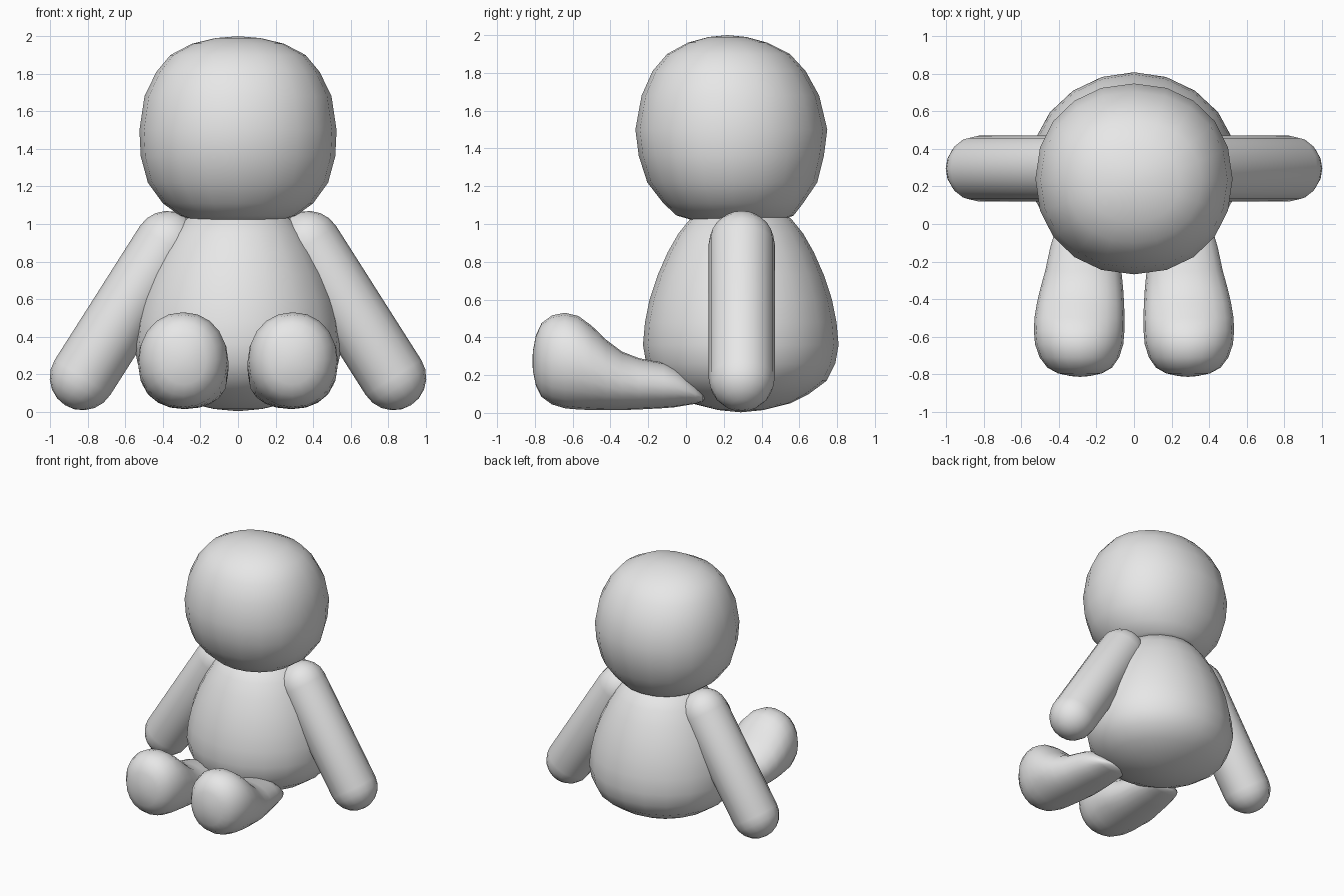
import bpy
import math
from mathutils import Vector, Matrix

cube = bpy.data.objects.get("Cube")
if cube:
    bpy.data.objects.remove(cube, do_unlink=True)

grey = bpy.data.materials.new("plain grey")
grey.use_nodes = True
colour = (0.8, 0.8, 0.8, 1)
grey.diffuse_color = colour
grey.node_tree.nodes["Principled BSDF"].inputs["Base Color"].default_value = colour


def loft(name, rings, start, end, sides=20, power=2.0, matrix=Matrix()):
    """Skin oval rings (x, y, z, rx, ry) lying across z, closed by two poles."""
    verts, faces = [Vector(start)], []
    for x, y, z, rx, ry in rings:
        for i in range(sides):
            a = 2 * math.pi * i / sides
            c, s = math.cos(a), math.sin(a)
            verts.append(Vector((x + rx * math.copysign(abs(c) ** (2 / power), c),
                                 y + ry * math.copysign(abs(s) ** (2 / power), s), z)))
    verts.append(Vector(end))
    last = len(verts) - 1
    for i in range(sides):
        j = (i + 1) % sides
        faces.append((0, 1 + j, 1 + i))
        for r in range(len(rings) - 1):
            a, b = 1 + r * sides, 1 + (r + 1) * sides
            faces.append((a + i, a + j, b + j, b + i))
        top = last - sides
        faces.append((top + i, top + j, last))
    mesh = bpy.data.meshes.new(name)
    mesh.from_pydata([matrix @ v for v in verts], [], faces)
    if matrix.determinant() < 0:
        mesh.flip_normals()
    mesh.shade_smooth()
    mesh.materials.append(grey)
    obj = bpy.data.objects.new(name, mesh)
    bpy.context.collection.objects.link(obj)
    return obj


# Head: rounded ball, flattened underneath (z, half width, back centre, half depth)
head = [(1.025, .25, .27, .25), (1.045, .31, .26, .31), (1.11, .40, .25, .37),
        (1.22, .48, .245, .45), (1.36, .518, .24, .49), (1.5, .525, .24, .508),
        (1.68, .498, .235, .47), (1.81, .435, .228, .405), (1.9, .36, .225, .325),
        (1.96, .245, .22, .21), (1.99, .12, .22, .1)]
loft("head", [(0, y, z, rx, ry) for z, rx, y, ry in head],
     (0, .27, 1.02), (0, .22, 2.0), power=2.12)

# Body: pear shape (z, half depth)
body = [(.015, .12), (.05, .26), (.1, .36), (.17, .455), (.26, .5), (.36, .518),
        (.48, .507), (.6, .483), (.73, .44), (.85, .387), (.95, .33),
        (1.03, .265), (1.07, .17)]
loft("body", [(0, .29, z, r * 1.07, r) for z, r in body],
     (0, .29, .003), (0, .29, 1.09))

# Arms: long capsules leaning outwards; legs: tapering tubes with upturned feet
shoulder, hand = Vector((.375, .295, .895)), Vector((.828, .295, .183))
axis = hand - shoulder
arm_turn = Matrix.Translation(shoulder) @ axis.to_track_quat("Z", "Y").to_matrix().to_4x4()
radius = .175
arm = []
for k in range(1, 6):
    a = math.pi / 2 * k / 5
    arm.append((0, 0, -radius * math.cos(a), radius * math.sin(a), radius * math.sin(a)))
for k in range(5, 0, -1):
    a = math.pi / 2 * k / 5
    arm.append((0, 0, axis.length + radius * math.cos(a),
                radius * math.sin(a), radius * math.sin(a)))

# Leg sections from hip to toe (y, centre x, half width, bottom, top)
leg = [(.09, .24, .09, .06, .1), (.05, .243, .13, .048, .15), (0, .248, .155, .04, .2),
       (-.06, .255, .172, .03, .243), (-.12, .26, .185, .025, .265), (-.25, .27, .203, .018, .29),
       (-.34, .278, .22, .015, .325), (-.42, .285, .232, .014, .385), (-.5, .29, .24, .015, .462),
       (-.57, .292, .241, .018, .513), (-.64, .292, .235, .024, .53), (-.71, .291, .212, .045, .516),
       (-.765, .289, .172, .085, .475), (-.795, .288, .118, .145, .41), (-.81, .287, .05, .22, .33)]
# Rings run along z, so turn z to -y and y to z
leg_turn = Matrix.Rotation(math.pi / 2, 4, "X")
leg_rings = [(x, (lo + hi) / 2, -y, w, (hi - lo) / 2) for y, x, w, lo, hi in leg]

for side, sign in (("left", 1), ("right", -1)):
    mirror = Matrix.Scale(sign, 4, (1, 0, 0))
    loft(side + "_arm", arm, (0, 0, -radius), (0, 0, axis.length + radius),
         16, matrix=mirror @ arm_turn)
    loft(side + "_leg", leg_rings, (.24, .08, -.1), (.287, .275, .814),
         power=2.1, matrix=mirror @ leg_turn)
